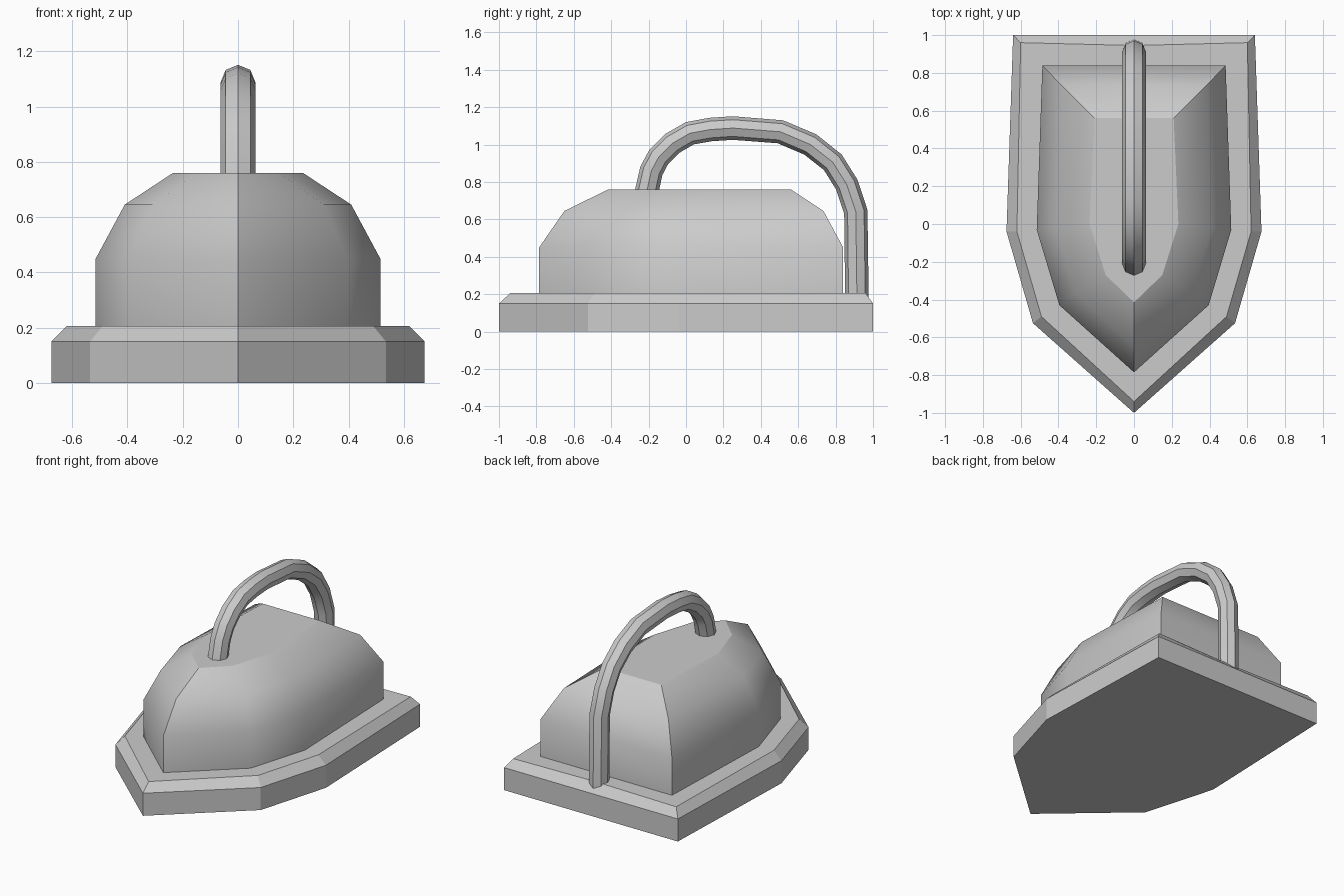
import bpy, bmesh, math
from mathutils import Vector

if "Cube" in bpy.data.objects:
    bpy.data.objects.remove(bpy.data.objects["Cube"])


def loft(name, rings, smooth_angle=None):
    """Skin a list of equal-length closed rings and cap both ends."""
    bm = bmesh.new()
    loops = [[bm.verts.new(p) for p in ring] for ring in rings]
    n = len(loops[0])
    for a, b in zip(loops, loops[1:]):
        for i in range(n):
            j = (i + 1) % n
            bm.faces.new((a[i], a[j], b[j], b[i]))
    bm.faces.new(loops[0])
    bm.faces.new(loops[-1])
    bmesh.ops.recalc_face_normals(bm, faces=bm.faces)
    mesh = bpy.data.meshes.new(name)
    bm.to_mesh(mesh)
    bm.free()
    obj = bpy.data.objects.new(name, mesh)
    bpy.context.collection.objects.link(obj)
    if smooth_angle:
        bpy.ops.object.select_all(action='DESELECT')
        obj.select_set(True)
        bpy.context.view_layer.objects.active = obj
        bpy.ops.object.shade_smooth_by_angle(angle=math.radians(smooth_angle))
    return obj


def shield(z, back_y, half, tip_y):
    """Symmetric shield outline: back middle, right side, front tip, left side."""
    right = [(x, y, z) for x, y in half]
    left = [(-x, y, z) for x, y in reversed(half)]
    return [(0, back_y, z)] + right + [(0, tip_y, z)] + left


# Base plate with chamfered rim
foot = [(0.64, 1.0), (0.675, -0.04), (0.535, -0.525)]
rim = [(0.60, 0.96), (0.62, -0.04), (0.49, -0.49)]
loft("base_plate", [
    shield(0, 1.0, foot, -1.0),
    shield(0.15, 1.0, foot, -1.0),
    shield(0.205, 0.945, rim, -0.94),
])

# Domed body
wall = [(0.485, 0.84), (0.515, -0.03), (0.395, -0.43)]
shoulder = [(0.385, 0.735), (0.41, -0.02), (0.31, -0.37)]
crown = [(0.21, 0.56), (0.235, 0.0), (0.15, -0.27)]
loft("domed_body", [
    shield(0.19, 0.84, wall, -0.785),
    shield(0.45, 0.84, wall, -0.785),
    shield(0.645, 0.735, shoulder, -0.65),
    shield(0.76, 0.56, crown, -0.415),
], 32)

# Arched handle: octagonal tube swept along a path in the YZ plane
path = [(0.914, 0.17), (0.908, 0.64), (0.86, 0.785), (0.785, 0.905),
        (0.665, 1.0), (0.505, 1.068), (0.25, 1.088), (0.13, 1.08),
        (0.02, 1.06), (-0.075, 1.005), (-0.145, 0.935), (-0.185, 0.86),
        (-0.212, 0.74)]
points = [Vector((0, y, z)) for y, z in path]
rings = []
for i, p in enumerate(points):
    d_in = (p - points[max(i - 1, 0)]).normalized()
    d_out = (points[min(i + 1, len(points) - 1)] - p).normalized()
    tangent = (d_in + d_out).normalized()
    side = Vector((1, 0, 0))
    up = side.cross(tangent)
    rings.append([p + 0.063 * (side * math.cos(k * math.pi / 4) + up * math.sin(k * math.pi / 4))
                  for k in range(8)])
loft("arched_handle", rings, 30)
